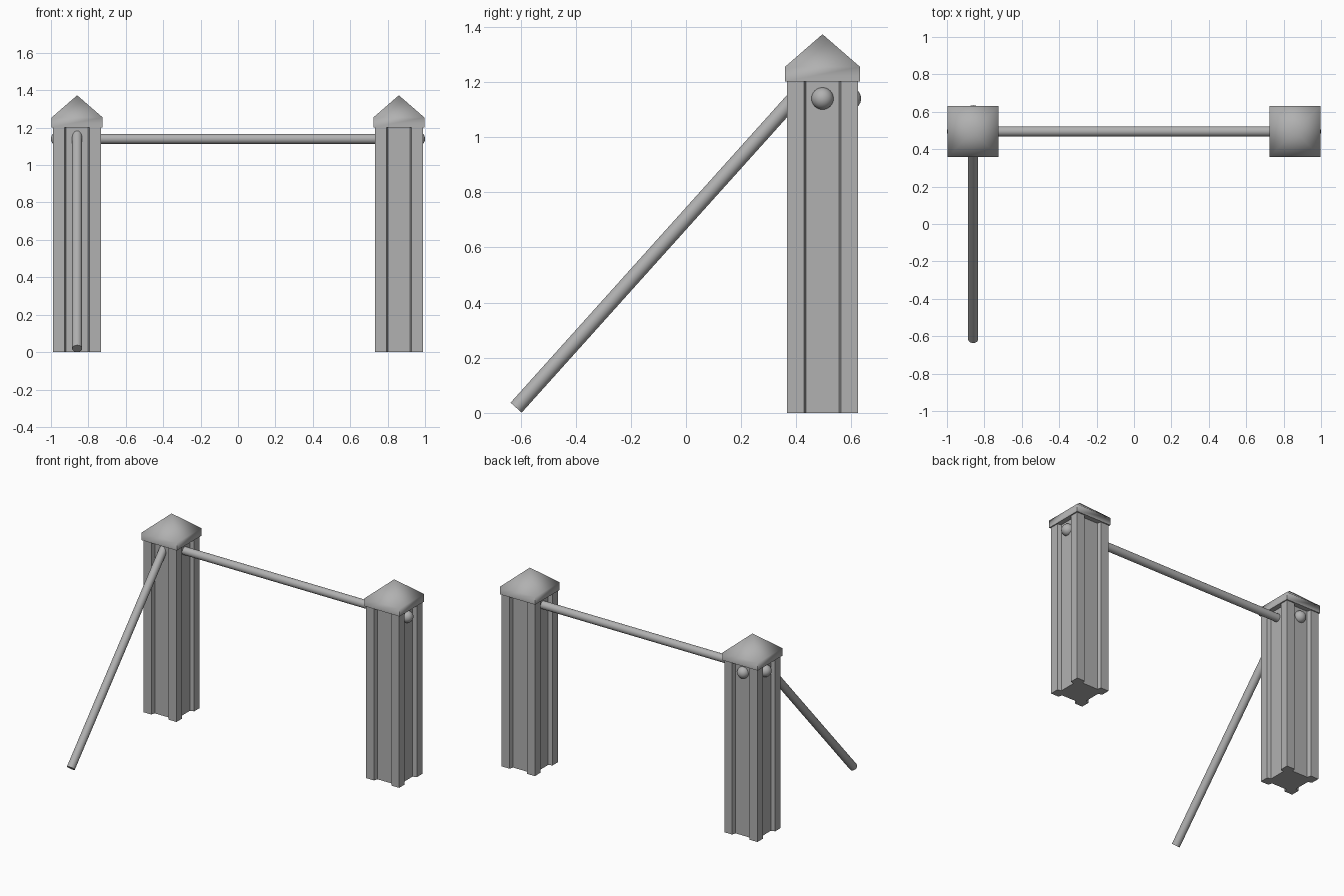
import bpy, bmesh, math
from mathutils import Vector

if "Cube" in bpy.data.objects:
    bpy.data.objects.remove(bpy.data.objects["Cube"])

PX, PY = 0.86, 0.495      # post centre
BAR_Z = 1.14

grey = bpy.data.materials.new("dark_grey")
grey.diffuse_color = (0.44, 0.44, 0.44, 1)
grey.use_nodes = True
grey.node_tree.nodes["Principled BSDF"].inputs["Base Color"].default_value = grey.diffuse_color


def mesh_object(name, bm):
    bmesh.ops.recalc_face_normals(bm, faces=bm.faces)
    me = bpy.data.meshes.new(name)
    bm.to_mesh(me)
    bm.free()
    me.materials.append(grey)
    ob = bpy.data.objects.new(name, me)
    bpy.context.collection.objects.link(ob)
    return ob


def smooth(ob, angle=40):
    bpy.ops.object.select_all(action='DESELECT')
    ob.select_set(True)
    bpy.context.view_layer.objects.active = ob
    bpy.ops.object.shade_smooth_by_angle(angle=math.radians(angle))


# Square post with a shallow groove down each side
def post(name, x):
    h, g, d = 0.128, 0.067, 0.027
    side = [(-h, -h), (-g, -h), (-g + 0.008, -h + d), (g - 0.008, -h + d), (g, -h)]
    bm = bmesh.new()
    verts = []
    for k in range(4):
        c, s = round(math.cos(k * math.pi / 2)), round(math.sin(k * math.pi / 2))
        verts += [bm.verts.new((x + c * a - s * b, PY + s * a + c * b, 0)) for a, b in side]
    base = bm.faces.new(verts)
    ext = bmesh.ops.extrude_face_region(bm, geom=[base], use_keep_orig=True)
    top = [v for v in ext['geom'] if isinstance(v, bmesh.types.BMVert)]
    bmesh.ops.translate(bm, verts=top, vec=(0, 0, 1.21))
    return mesh_object(name, bm)


# Softly shaded pyramid cap on a short square rim
def cap(name, x):
    r = 0.136
    bm = bmesh.new()
    corners = [(-r, -r), (r, -r), (r, r), (-r, r)]
    low = [bm.verts.new((x + a, PY + b, 1.202)) for a, b in corners]
    high = [bm.verts.new((x + a, PY + b, 1.255)) for a, b in corners]
    tip = bm.verts.new((x, PY, 1.373))
    bm.faces.new(low)
    for i in range(4):
        j = (i + 1) % 4
        bm.faces.new((low[i], low[j], high[j], high[i]))
        bm.faces.new((high[i], high[j], tip))
    smooth(mesh_object(name, bm), 60)


# Round rod between two points
def rod(name, a, b, r=0.027):
    a, b = Vector(a), Vector(b)
    bpy.ops.mesh.primitive_cylinder_add(vertices=32, radius=r, depth=(b - a).length,
                                        location=(a + b) / 2)
    ob = bpy.context.object
    ob.name = name
    ob.data.materials.append(grey)
    ob.rotation_euler = (b - a).to_track_quat('Z', 'Y').to_euler()
    smooth(ob)


# Ball end of a rod, half sunk in the post groove
def ball(name, loc):
    bpy.ops.mesh.primitive_uv_sphere_add(segments=32, ring_count=16, radius=0.04, location=loc)
    ob = bpy.context.object
    ob.name = name
    ob.data.materials.append(grey)
    smooth(ob)


for label, s in (("left", -1), ("right", 1)):
    post(label + "_post", s * PX)
    cap(label + "_post_cap", s * PX)
    ball(label + "_bar_end", (s * (PX + 0.10), PY, BAR_Z))

rod("crossbar", (-PX - 0.09, PY, BAR_Z), (PX + 0.09, PY, BAR_Z))

# Sloping rail from the ground to the left post
rod("sloping_rail", (-PX, -0.616, 0.019), (-PX, 0.42, 1.172))
ball("sloping_rail_end", (-PX, PY + 0.10, BAR_Z))
